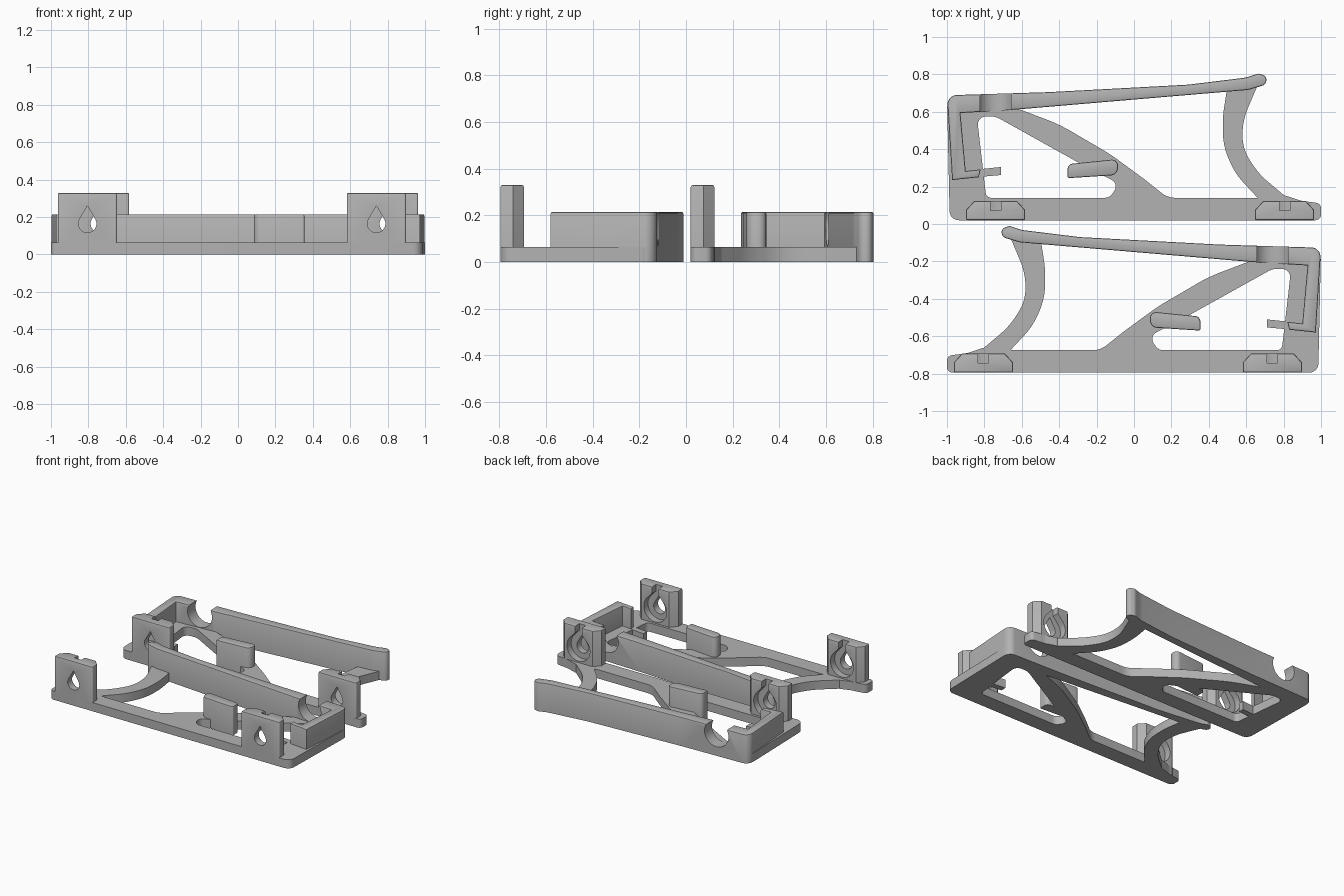
import bpy, bmesh, math
from mathutils import Vector

if "Cube" in bpy.data.objects:
    bpy.data.objects.remove(bpy.data.objects["Cube"], do_unlink=True)

grey = bpy.data.materials.new("plain grey")
grey.use_nodes = True
COLOUR = (0.45, 0.45, 0.45, 1)
grey.diffuse_color = COLOUR
grey.node_tree.nodes["Principled BSDF"].inputs["Base Color"].default_value = COLOUR

BASE, WALL, CLIP = 0.065, 0.215, 0.33


def fillet(corners, steps=8):
    """Closed outline from (x, y, radius) corners."""
    out, n = [], len(corners)
    for i, (x, y, r) in enumerate(corners):
        p = Vector((x, y))
        a = Vector(corners[i - 1][:2]) - p
        b = Vector(corners[(i + 1) % n][:2]) - p
        half = a.angle(b) / 2
        if r == 0 or half > 1.55:
            out.append(p)
            continue
        d = min(r / math.tan(half), a.length * 0.49, b.length * 0.49)
        r = d * math.tan(half)
        a.normalize()
        b.normalize()
        c = p + (a + b).normalized() * (r / math.sin(half))
        s, e = p + a * d - c, p + b * d - c
        turn = math.atan2(s.x * e.y - s.y * e.x, s.dot(e))
        for k in range(steps + 1):
            t = turn * k / steps
            out.append(c + Vector((s.x * math.cos(t) - s.y * math.sin(t),
                                   s.x * math.sin(t) + s.y * math.cos(t))))
    return out


def teardrop(cx, cz, r, apex):
    """Round hole with a pointed top."""
    start = math.pi / 2 + math.acos(r / apex)
    sweep = 2 * math.pi - 2 * math.acos(r / apex)
    pts = [Vector((cx, cz + apex))]
    for k in range(25):
        t = start + sweep * k / 24
        pts.append(Vector((cx + r * math.cos(t), cz + r * math.sin(t))))
    return pts


def prism(name, outline, low, high, place, upright=False, bevel=0):
    """Extrude an outline along z, or along y when upright."""
    side, shift = place
    bm = bmesh.new()

    def ring(w):
        verts = []
        for u, v in outline:
            x, y, z = (u, w, v) if upright else (u, v, w)
            verts.append(bm.verts.new((side * x, y + shift, z)))
        return verts
    lower, upper = ring(low), ring(high)
    bm.faces.new(lower)
    top = bm.faces.new(upper)
    for i in range(len(lower)):
        bm.faces.new((lower[i - 1], lower[i], upper[i], upper[i - 1]))
    bmesh.ops.recalc_face_normals(bm, faces=bm.faces)
    if bevel:
        bmesh.ops.bevel(bm, geom=list(top.edges), offset=bevel, segments=2,
                        profile=0.5, affect='EDGES', clamp_overlap=True)
    mesh = bpy.data.meshes.new(name)
    bm.to_mesh(mesh)
    bm.free()
    mesh.materials.append(grey)
    ob = bpy.data.objects.new(name, mesh)
    bpy.context.collection.objects.link(ob)
    return ob


def activate(ob):
    bpy.ops.object.select_all(action='DESELECT')
    ob.select_set(True)
    bpy.context.view_layer.objects.active = ob


def cut(ob, cutters):
    activate(ob)
    for c in cutters:
        c.hide_render = True
        m = ob.modifiers.new("cut", 'BOOLEAN')
        m.operation, m.solver, m.object = 'DIFFERENCE', 'EXACT', c
        bpy.ops.object.modifier_apply(modifier=m.name)
        bpy.data.objects.remove(c, do_unlink=True)


def finish(ob):
    activate(ob)
    bpy.ops.object.shade_smooth_by_angle(angle=math.radians(30))


frame_outline = [
    (-.985, .02, .05), (1, .02, .03), (1, .11, .03), (.89, .125, .05),
    (.81, .152, .03), (.72, .14, .05), (.18, .14, .12), (.055, .24, .3),
    (-.13, .375, .9), (-.4, .533, .9), (-.63, .62, 0), (-.63, .69, 0),
    (-1, .685, .06)]
window_outline = [
    (-.79, .14, .03), (-.84, .575, .08), (-.74, .575, .1),
    (-.3, .33, .5), (-.08, .215, .04), (-.13, .14, .05)]
arm_outline = [
    (.5, .74, 0), (.475, .58, .6), (.475, .42, .4), (.54, .27, .4),
    (.67, .13, 0), (.83, .13, 0), (.67, .265, .4), (.58, .4, .3),
    (.58, .55, .4), (.66, .74, 0)]
wall_outline = [
    (-1, .688, .05), (-.457, .705, 0), (.29, .745, 0), (.6, .783, .2),
    (.665, .805, .03), (.71, .79, .03), (.705, .745, .03), (.61, .717, .1),
    (-.63, .612, 0), (-.928, .593, 0), (-.9, .283, 0), (-.82, .292, 0),
    (-.83, .25, 0), (-.972, .235, 0)]
hook_outline = [(-.9, .245, 0), (-.71, .262, 0), (-.71, .305, 0), (-.9, .285, 0)]
post_outline = [
    (-.355, .245, .01), (-.09, .262, .04), (-.08, .348, .04), (-.355, .32, .03)]


def bracket(prefix, place):
    # flat frame with its window
    frame = prism(prefix + "_base_frame", fillet(frame_outline), 0, BASE, place)
    cut(frame, [prism("window_cutter", fillet(window_outline), -.1, .2, place)])
    finish(frame)
    finish(prism(prefix + "_curved_arm", fillet(arm_outline), 0, BASE, place))
    finish(prism(prefix + "_hook", fillet(hook_outline), 0, BASE, place))

    # long wall with a round notch
    wall = prism(prefix + "_long_wall", fillet(wall_outline), 0, WALL, place, bevel=.008)
    circle = [Vector((-.74 + .097 * math.cos(t * math.pi / 20),
                      .165 + .097 * math.sin(t * math.pi / 20))) for t in range(40)]
    cut(wall, [prism("notch_cutter", circle, .5, .8, place, upright=True)])
    finish(wall)
    finish(prism(prefix + "_post", fillet(post_outline), 0, WALL, place, bevel=.008))

    # two clips with a keyhole recess behind a teardrop hole
    for label, cx in (("outer", .805), ("inner", -.74)):
        plan = [(-.158, .02, .01), (.158, .02, .01), (.158, .075, 0),
                (.115, .122, 0), (-.115, .122, 0), (-.158, .075, 0)]
        plan = fillet([(cx + x, y, r) for x, y, r in plan])
        clip = prism(prefix + "_" + label + "_clip", plan, 0, CLIP, place, bevel=.01)
        slot = [Vector((cx + x, z)) for x, z in
                ((-.028, .2), (.028, .2), (.028, .4), (-.028, .4))]
        cut(clip, [
            prism("hole_cutter", teardrop(cx, .165, .048, .095), -.1, .3, place, True),
            prism("recess_cutter", teardrop(cx, .17, .095, .14), .072, .3, place, True),
            prism("slot_cutter", slot, .072, .3, place, True)])
        finish(clip)


bracket("rear", (1, 0))
bracket("front", (-1, -.815))
